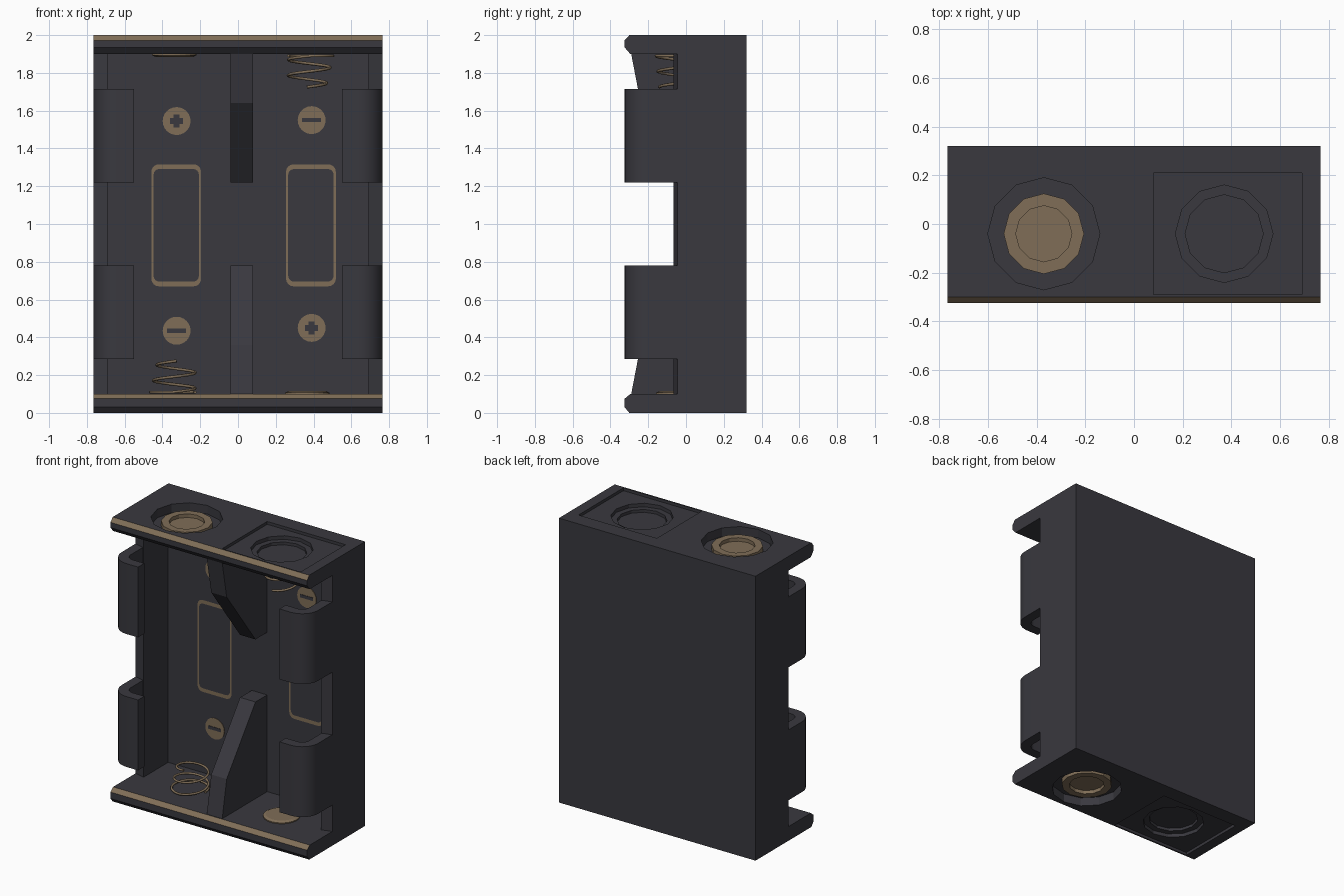
import bpy, bmesh, math
from mathutils import Matrix, Vector

if "Cube" in bpy.data.objects:
    bpy.data.objects.remove(bpy.data.objects["Cube"])


def material(name, rgb):
    m = bpy.data.materials.new(name)
    m.diffuse_color = (*rgb, 1)
    m.use_nodes = True
    m.node_tree.nodes["Principled BSDF"].inputs["Base Color"].default_value = m.diffuse_color
    return m


DARK = material("dark plastic", (0.041, 0.040, 0.049))
TAN = material("tan metal", (0.215, 0.155, 0.095))
FLOOR = 0.21          # inner face of the back plate
CELL_Y = -0.04        # depth of the cell axis


def finish(name, bm, mat, smooth=False):
    bmesh.ops.recalc_face_normals(bm, faces=bm.faces)
    me = bpy.data.meshes.new(name)
    bm.to_mesh(me)
    bm.free()
    ob = bpy.data.objects.new(name, me)
    bpy.context.collection.objects.link(ob)
    me.materials.append(mat)
    if smooth:
        bpy.ops.object.select_all(action='DESELECT')
        ob.select_set(True)
        bpy.context.view_layer.objects.active = ob
        bpy.ops.object.shade_smooth_by_angle(angle=math.radians(35))
    return ob


def prism(name, pts, axis, lo, hi, mat=DARK, smooth=False):
    """Extrude a profile: (y,z) along x, (x,z) along y or (x,y) along z."""
    def at(p, h):
        p = list(p)
        p.insert(axis, h)
        return p
    bm = bmesh.new()
    a = [bm.verts.new(at(p, lo)) for p in pts]
    b = [bm.verts.new(at(p, hi)) for p in pts]
    bm.faces.new(a)
    bm.faces.new(b)
    for i in range(len(pts)):
        j = (i + 1) % len(pts)
        bm.faces.new((a[i], a[j], b[j], b[i]))
    return finish(name, bm, mat, smooth)


def rect(x0, x1, y0, y1):
    return [(x0, y0), (x1, y0), (x1, y1), (x0, y1)]


def ngon(cx, cy, r, n=12):
    return [(cx + r * math.cos(2 * math.pi * i / n),
             cy + r * math.sin(2 * math.pi * i / n)) for i in range(n)]


def turned_copy(ob, name, cx=0.0):
    """Copy turned half a turn about the front-back axis through the middle."""
    c = ob.copy()
    c.data = ob.data.copy()
    c.name = name
    bpy.context.collection.objects.link(c)
    piv = Matrix.Translation((cx, 0, 1))
    c.matrix_world = piv @ Matrix.Rotation(math.pi, 4, 'Y') @ piv.inverted()
    return c


# Main tray: C-shaped side profile with chamfered lips
lip = [(-0.295, 0.10), (-0.325, 0.075), (-0.325, 0.03), (-0.30, 0.0)]
top_lip = [(-0.30, 2.0), (-0.325, 1.972), (-0.325, 1.935), (-0.295, 1.90)]
tray = prism("tray", lip + [(0.32, 0), (0.32, 2.0)] + top_lip +
             [(FLOOR, 1.90), (FLOOR, 0.10)], 0, -0.765, 0.765)

# Recesses in both ends
cutters = [
    prism("cut_button", ngon(-0.37, CELL_Y, 0.23), 2, 1.94, 2.1),
    prism("cut_square", rect(0.08, 0.69, -0.29, 0.21), 2, 1.98, 2.1),
    prism("cut_ring", ngon(0.37, CELL_Y, 0.20), 2, 1.955, 2.1),
    prism("cut_core", ngon(0.37, CELL_Y, 0.16), 2, 1.935, 2.1)]
cutters += [turned_copy(c, c.name + "_low") for c in cutters]
bpy.context.view_layer.update()
bpy.context.view_layer.objects.active = tray
for c in cutters:
    mod = tray.modifiers.new("cut", 'BOOLEAN')
    mod.operation = 'DIFFERENCE'
    mod.solver = 'EXACT'
    mod.object = c
    bpy.ops.object.modifier_apply(modifier=mod.name)
for c in cutters:
    bpy.data.objects.remove(c)

# Worn tan edge on the upper chamfer of each lip
tray.data.materials.clear()
tray.data.materials.append(DARK)
tray.data.materials.append(TAN)
for p in tray.data.polygons:
    p.material_index = int(p.normal.y < -0.4 and p.normal.z > 0.4)

# Side walls and curved retaining clips
R, T = 0.125, 0.07
arc = [math.radians(90 * i / 8) for i in range(9)]
for s, side in ((-1, "left"), (1, "right")):
    wall = [(0.69, FLOOR), (0.765, FLOOR), (0.765, -0.045), (0.69, -0.065)]
    prism(side + "_wall", [(s * x, y) for x, y in wall], 2, 0.10, 1.90)
    cx, cy = 0.765 - R, -0.325 + R
    clip = [(0.765, -0.045)]
    clip += [(cx + R * math.cos(a), cy - R * math.sin(a)) for a in arc]
    clip += [(0.55, -0.325), (0.55, -0.325 + T)]
    clip += [(cx + (R - T) * math.cos(a), cy - (R - T) * math.sin(a))
             for a in reversed(arc)]
    clip += [(0.695, -0.064)]
    for z, level in ((0.285, "lower"), (1.22, "upper")):
        prism(f"{side}_{level}_clip", [(s * x, y) for x, y in clip],
              2, z, z + 0.495, smooth=True)

# Divider ribs between the two cells
rib = prism("lower_rib", [(FLOOR, 0.10), (-0.29, 0.10), (-0.24, 0.36),
                          (0.08, 0.78), (FLOOR, 0.78)], 0, -0.04, 0.08)
turned_copy(rib, "upper_rib", 0.02)


def lathe(name, prof, cx, n=12):
    """Turn (r, z) points about a vertical axis, closing both ends."""
    bm = bmesh.new()
    rings = [[bm.verts.new((x, y, z)) for x, y in ngon(cx, CELL_Y, r, n)]
             for r, z in prof]
    for a, b in zip(rings, rings[1:]):
        for i in range(n):
            j = (i + 1) % n
            bm.faces.new((a[i], a[j], b[j], b[i]))
    bm.faces.new(rings[0])
    bm.faces.new(rings[-1])
    return finish(name, bm, TAN)


# Dished contact buttons outside, flat contacts inside
button = lathe("upper_button", [(0.165, 1.94), (0.165, 1.975),
                                (0.115, 1.975), (0.115, 1.95)], -0.37)
turned_copy(button, "lower_button")
pad = lathe("upper_contact", [(0.118, 1.90), (0.118, 1.893),
                              (0.10, 1.885)], -0.337, 24)
turned_copy(pad, "lower_contact", 0.015)


# Coil springs
def spring(name):
    cu = bpy.data.curves.new(name, 'CURVE')
    cu.dimensions = '3D'
    cu.bevel_depth = 0.008
    cu.bevel_resolution = 1
    cu.use_fill_caps = True
    turns, steps = 2.75, 88
    sp = cu.splines.new('POLY')
    sp.points.add(steps)
    for i, p in enumerate(sp.points):
        t = turns * i / steps
        k = max(0.0, (t - 0.75) / (turns - 0.75))
        r = 0.118 - 0.018 * k
        a = 2 * math.pi * t
        p.co = (-0.345 + 0.02 * k + r * math.cos(a),
                CELL_Y + r * math.sin(a), 0.11 + 0.165 * k, 1)
    ob = bpy.data.objects.new(name, cu)
    bpy.context.collection.objects.link(ob)
    cu.materials.append(TAN)
    return ob


turned_copy(spring("lower_spring"), "upper_spring", 0.02)

# Polarity marks: tan discs with dark bars
for x, z, plus in ((-0.325, 1.545, 1), (0.39, 1.55, 0),
                   (-0.325, 0.435, 0), (0.39, 0.45, 1)):
    prism("polarity_disc", ngon(x, z, 0.074, 24), 1, FLOOR - 0.004, FLOOR, TAN)
    w, h = (0.034, 0.016) if plus else (0.05, 0.011)
    prism("polarity_bar", rect(x - w, x + w, z - h, z + h),
          1, FLOOR - 0.007, FLOOR - 0.003)
    if plus:
        prism("polarity_cross_bar", rect(x - h, x + h, z - w, z + w),
              1, FLOOR - 0.0075, FLOOR - 0.003)


# Rounded outline printed behind each cell
def rounded(cx, cz, hw, hh, r):
    return [(cx + sx * (hw - r) + r * math.cos(a), cz + sz * (hh - r) + r * math.sin(a))
            for q, (sx, sz) in enumerate(((1, 1), (-1, 1), (-1, -1), (1, -1)))
            for a in (math.pi / 2 * (q + i / 4) for i in range(5))]


for side, cx in (("left", -0.327), ("right", 0.386)):
    bm = bmesh.new()
    loops = [[bm.verts.new((x, FLOOR - 0.004, z)) for x, z in pts] for pts in
             (rounded(cx, 0.993, 0.132, 0.323, 0.04),
              rounded(cx, 0.993, 0.120, 0.298, 0.03))]
    n = len(loops[0])
    for i in range(n):
        j = (i + 1) % n
        f = bm.faces.new((loops[0][i], loops[0][j], loops[1][j], loops[1][i]))
    ob = finish(side + "_outline", bm, TAN)
    if ob.data.polygons[0].normal.y > 0:
        ob.data.flip_normals()
